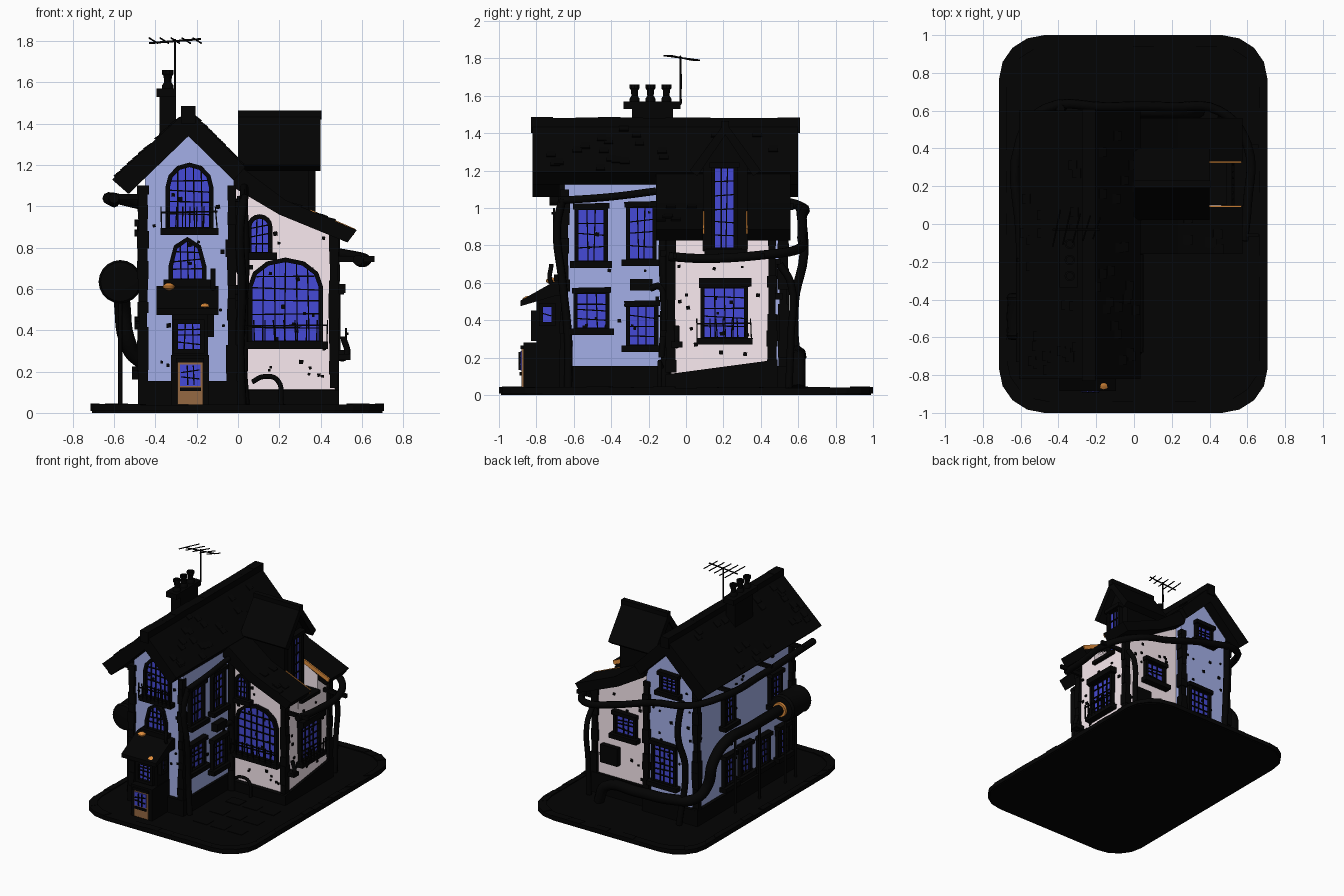
import bpy, bmesh, math, random
from mathutils import Vector

if "Cube" in bpy.data.objects:
    bpy.data.objects.remove(bpy.data.objects["Cube"])
random.seed(7)
rnd = random.uniform

def material(name, r, g, b):
    m = bpy.data.materials.new(name)
    m.diffuse_color = (r, g, b, 1)
    m.use_nodes = True
    m.node_tree.nodes["Principled BSDF"].inputs["Base Color"].default_value = m.diffuse_color
    return m

DARK = material("dark", .001, .001, .001)
BLUE = material("blue_plaster", .37, .43, .8)
PINK = material("pink_plaster", .95, .82, .87)
GLASS = material("glass", .06, .068, .68)
WOOD = material("wood", .3, .14, .055)
ORANGE = material("orange", .75, .27, .045)

def finish(name, bm, mat, smooth=False):
    bmesh.ops.recalc_face_normals(bm, faces=bm.faces)
    me = bpy.data.meshes.new(name)
    bm.to_mesh(me); bm.free()
    me.materials.append(mat)
    if smooth:
        for p in me.polygons: p.use_smooth = True
        me.set_sharp_from_angle(angle=math.radians(35))
    ob = bpy.data.objects.new(name, me)
    bpy.context.collection.objects.link(ob)
    return ob

def mesh(name, solids, mat):
    """Each solid is a pair of matching loops, bridged and capped."""
    bm = bmesh.new()
    for A, B in solids:
        a = [bm.verts.new(p) for p in A]; b = [bm.verts.new(p) for p in B]
        bm.faces.new(a); bm.faces.new(b)
        for i in range(len(a)):
            j = (i + 1) % len(a)
            bm.faces.new((a[i], a[j], b[j], b[i]))
    return finish(name, bm, mat)

def box(x0, x1, y0, y1, z0, z1):
    q = [(x0, y0), (x1, y0), (x1, y1), (x0, y1)]
    return [(x, y, z0) for x, y in q], [(x, y, z1) for x, y in q]

def along_y(pts, a, b):
    return [(x, a, z) for x, z in pts], [(x, b, z) for x, z in pts]

def along_x(pts, a, b):
    return [(a, y, z) for y, z in pts], [(b, y, z) for y, z in pts]

def tube(name, pts, r, mat=DARK):
    cu = bpy.data.curves.new(name, 'CURVE')
    cu.dimensions = '3D'; cu.bevel_depth = r; cu.bevel_resolution = 2
    cu.resolution_u = 5; cu.use_fill_caps = True
    s = cu.splines.new('BEZIER'); s.bezier_points.add(len(pts) - 1)
    for bp, p in zip(s.bezier_points, pts):
        bp.co = p; bp.handle_left_type = bp.handle_right_type = 'AUTO'
    tmp = bpy.data.objects.new(name, cu)
    bpy.context.collection.objects.link(tmp)
    me = bpy.data.meshes.new_from_object(tmp.evaluated_get(bpy.context.evaluated_depsgraph_get()))
    bpy.data.objects.remove(tmp)
    me.materials.clear(); me.materials.append(mat)
    ob = bpy.data.objects.new(name, me)
    bpy.context.collection.objects.link(ob)

def lathe(name, prof, o, axis='z', mat=DARK, seg=16):
    bm = bmesh.new(); rings = []
    for r, h in prof:
        ring = []
        for i in range(seg):
            c, s = r * math.cos(i * math.tau / seg), r * math.sin(i * math.tau / seg)
            p = (c, s, h) if axis == 'z' else (c, h, s)
            ring.append(bm.verts.new(Vector(o) + Vector(p)))
        rings.append(ring)
    for a, b in zip(rings, rings[1:]):
        for i in range(seg):
            j = (i + 1) % seg
            bm.faces.new((a[i], a[j], b[j], b[i]))
    bm.faces.new(rings[0]); bm.faces.new(rings[-1])
    finish(name, bm, mat, True)

# wall-space helpers: u runs along the wall, d points out of it
def P(face, pos, u, z, d):
    return {'F': (u, pos - d, z), 'B': (u, pos + d, z),
            'R': (pos + d, u, z), 'L': (pos - d, u, z)}[face]

def plate(face, pos, loop, d0, d1):
    return ([P(face, pos, u, z, d0) for u, z in loop], [P(face, pos, u, z, d1) for u, z in loop])

def strip(face, pos, a, b, w, d0, d1):
    n = (Vector(b) - Vector(a)).orthogonal().normalized() * w / 2
    a, b = Vector(a), Vector(b)
    return plate(face, pos, [a + n, b + n, b - n, a - n], d0, d1)

def window(name, face, pos, u0, u1, z0, z1, rise=0, nv=2, nh=3, sill=True, rail=False, seg=8, rim=.022):
    c, hw, sp = (u0 + u1) / 2, (u1 - u0) / 2, z1 - rise
    def loop(t):
        pts = [(c - hw - t, z0 - t), (c + hw + t, z0 - t)]
        if not rise: return pts + [(c + hw + t, z1 + t), (c - hw - t, z1 + t)]
        return pts + [(c + (hw + t) * math.cos(math.pi * i / seg),
                       sp + (rise + t) * math.sin(math.pi * i / seg)) for i in range(seg + 1)]
    mesh(name + "_glass", [plate(face, pos, loop(0.005), -.01, .006)], GLASS)
    o, n = loop(rim), loop(0)
    parts = [plate(face, pos, [o[i], o[(i+1) % len(o)], n[(i+1) % len(o)], n[i]], -.01, .03)
             for i in range(len(o))] if rim else []
    for i in range(1, nv + 1):
        u = u0 + (u1 - u0) * i / (nv + 1)
        top = sp + rise * math.sqrt(max(0, 1 - ((u - c) / hw) ** 2))
        parts.append(strip(face, pos, (u + rnd(-.008, .008), z0), (u, top), .006, .004, .016))
    for i in range(1, nh + 1):
        z = z0 + (z1 - z0) * i / (nh + 1)
        w = hw * math.sqrt(max(0, 1 - ((z - sp) / rise) ** 2)) if z > sp else hw
        parts.append(strip(face, pos, (c - w, z + rnd(-.01, .01)), (c + w, z + rnd(-.01, .01)), .006, .004, .016))
    if sill:
        parts.append(strip(face, pos, (u0 - .045, z0 - .022), (u1 + .045, z0 - .022), .035, -.01, .055))
        if not rise: parts.append(strip(face, pos, (u0 - .03, z1 + .018), (u1 + .03, z1 + .022), .03, -.01, .045))
    if rail:
        a, b = u0 - .04, u1 + .04
        parts.append(strip(face, pos, (a, z0 + .07), (b, z0 + .075), .008, .06, .068))
        for i in range(9):
            u = a + (b - a) * i / 8
            parts.append(strip(face, pos, (u, z0 - .02), (u + rnd(-.01, .01), z0 + .1), .006, .05, .06))
    mesh(name + "_frame", parts, DARK)

def bricks(name, face, pos, u0, u1, z0, z1, n):
    out = []
    for _ in range(n):
        u, z, s = rnd(u0, u1), rnd(z0, z1), rnd(.006, .011)
        out.append(strip(face, pos, (u - s, z), (u + s, z + rnd(-.004, .004)), 2 * s, -.01, .008))
    mesh(name, out, DARK)

# base slab with curb stones and paving
def edge(k):
    pts = []
    for q, (sx, sy) in enumerate([(1, 1), (-1, 1), (-1, -1), (1, -1)]):
        for i in range(5):
            a = math.pi / 2 * (q + i / 4)
            pts.append(((sx * .47 + .24 * math.cos(a)) * k - .004, (sy * .77 + .23 * math.sin(a)) * k))
    res = []
    for i, p in enumerate(pts):
        q = pts[(i + 1) % len(pts)]
        m = max(1, round((Vector(q) - Vector(p)).length / (.12 * k)))
        res += [tuple(Vector(p).lerp(Vector(q), j / m)) for j in range(m)]
    return res
E, N = edge(1), edge(.94)
mesh("base_slab", [([(x, y, 0) for x, y in edge(.99)], [(x, y, .034) for x, y in edge(.99)])], DARK)
curb = []
for i in range(len(E)):
    k = (i + 1) % len(E)
    q = [E[i], E[k], N[k % len(N)], N[i % len(N)]]
    h = rnd(.038, .046)
    curb.append(([(x, y, .008) for x, y in q], [(x, y, h) for x, y in q]))
mesh("curb_stones", curb, DARK)
mesh("paving", [box(x, x + .12, y, y + .09, .03, rnd(.036, .039)) for x in (.1, .25, .4) for y in (-.7, -.5, -.3)], DARK)

# walls and plinths
mesh("main_walls", [along_y([(-.46, .03), (-.02, .03), (-.02, 1.14), (-.24, 1.36), (-.45, 1.15)], -.65, .52)], BLUE)
full = [(-.05, .03), (.47, .03), (.46, .89), (.3, .97), (.06, 1.09), (-.05, 1.12)]
notch = [(-.05, .03), (.47, .03), (.462, .77), (.34, .77), (.34, .96), (-.05, 1.12)]
mesh("wing_walls", [along_y(full, -.08, .09), along_y(notch, .09, .33), along_y(full, .33, .46)], PINK)
mesh("plinths", [box(-.485, 0, -.68, .55, .03, .155),
                 along_x([(-.11, .03), (.49, .03), (.49, .19), (-.11, .11)], .0, .49)], DARK)

# corner stones
q = []
for x, y, top in [(-.46, -.65, 1.1), (-.03, -.65, 1.1), (-.46, .52, 1.1), (-.03, .52, 1.05), (.465, -.08, .88), (.465, .46, .88)]:
    z = .12
    while z < top:
        h = rnd(.05, .09); a, b = rnd(.018, .03), rnd(.018, .03)
        q.append(box(x - a, x + a, y - b, y + b, z, min(z + h, top))); z += h
mesh("corner_stones", q, DARK)

# main roof, ridge and wing roof with the dormer notch
mesh("main_roof", [along_y([(-.61, 1.13), (-.24, 1.47), (-.24, 1.34), (-.53, 1.06)], -.82, .6),
                   along_y([(.035, 1.19), (-.24, 1.47), (-.24, 1.34), (-.02, 1.125)], -.82, .6)], DARK)
mesh("ridge_cap", [box(-.275, -.205, -.83 + i * .12, -.71 + i * .12, 1.4, rnd(1.48, 1.486)) for i in range(12)], DARK)
wr = [(-.06, 1.24), (.03, 1.18), (.23, 1.03), (.575, .885), (.53, .825), (.2, .96), (-.02, 1.09)]
wn = [(-.06, 1.24), (.03, 1.18), (.23, 1.03), (.34, .985), (.34, .9), (.2, .96), (-.02, 1.09)]
mesh("wing_roof", [along_y(wr, -.16, .09), along_y(wn, .09, .33), along_y(wr, .33, .56)], DARK)
mesh("notch_flashing", [along_y([(.35, .985), (.57, .89), (.56, .86), (.35, .95)], a, a + .008) for a in (.09, .322)], ORANGE)

def tiles(name, e, r, y0, y1, n):
    e, r = Vector(e), Vector(r); d = (r - e).normalized()
    nrm = Vector((-d.y, d.x)); nrm = nrm if nrm.y > 0 else -nrm
    out = []
    for _ in range(n):
        p = e.lerp(r, rnd(.02, .8)); y = rnd(y0, y1 - .07)
        out.append(along_y([p - nrm * .01, p + nrm * .009, p + d * .05 + nrm * .002, p + d * .05 - nrm * .01], y, y + .05))
    mesh(name, out, DARK)
tiles("tiles_left", (-.61, 1.13), (-.24, 1.47), -.82, .6, 24)
tiles("tiles_right", (.035, 1.19), (-.24, 1.47), -.82, .6, 24)
tiles("tiles_wing", (.575, .885), (.23, 1.03), -.16, .08, 6)

# dormer
mesh("dormer_walls", [along_x([(.09, .75), (.33, .75), (.33, 1.22), (.21, 1.4), (.09, 1.22)], .01, .342)], DARK)
mesh("dormer_roof", [along_x([(.21 + s * .19, 1.2), (.21, 1.46), (.21, 1.39), (.21 + s * .15, 1.17)], .0, .4) for s in (-1, 1)], DARK)
mesh("dormer_ridge", [box(0, .405, .19, .23, 1.42, 1.465)], DARK)
window("dormer_window", 'R', .345, .155, .255, .79, 1.21, nv=2, nh=5)
mesh("dormer_sill", [box(.34, .49, .1, .33, .755, .78)], DARK)

# chimney, pots and aerial
mesh("chimney", [box(-.38, -.30, -.29, -.07, 1.25, 1.54), box(-.395, -.3, -.335, -.03, 1.53, 1.57)], DARK)
for y in (-.275, -.19, -.105):
    lathe("chimney_pot", [(.028, 0), (.028, .02), (.018, .035), (.02, .065), (.028, .075), (.028, .095), (.018, .095), (.018, .05)],
          (-.34, y, 1.565), seg=10)
tube("aerial_mast", [(-.305, -.08, 1.55), (-.305, -.035, 1.55), (-.305, -.03, 1.6), (-.305, -.03, 1.81)], .006)
tube("aerial_boom", [(-.43, -.03, 1.79), (-.18, -.03, 1.81)], .005)
for i in range(5):
    x = -.41 + i * .053
    tube("aerial_rod", [(x - .02, -.12 + .01 * i, 1.815), (x + .02, .075 - .01 * i, 1.79)], .004)

# porch, door and lamps
mesh("porch", [box(-.325, -.14, -.87, -.64, .03, .28), box(-.32, -.145, -.8, -.64, .28, .53),
               along_x([(-.885, .475), (-.885, .505), (-.69, .615), (-.64, .615), (-.64, .53), (-.7, .53)], -.395, -.095)], DARK)
mesh("door", [box(-.292, -.17, -.88, -.86, .04, .245)], WOOD)
window("door_window", 'F', -.88, -.275, -.187, .135, .23, sill=False, nh=2, rim=0)
mesh("door_rails", [box(-.28, -.18, -.89, -.87, .105, .122), box(-.3, -.165, -.885, -.86, .245, .265)], DARK)
window("porch_window", 'F', -.8, -.29, -.185, .31, .43, sill=False)
window("porch_side_window", 'R', -.145, -.765, -.72, .39, .47, sill=False, nv=0, nh=1)
for p in [(-.335, -.72, .6), (-.16, -.845, .5)]:
    lathe("porch_lamp", [(.005, -.01), (.028, .005), (.03, .015), (.015, .026), (.003, .03)], p, mat=ORANGE, seg=12)
tube("porch_vent", [(-.12, -.66, .58), (-.12, -.72, .6), (-.12, -.72, .7)], .012)

# windows
window("balcony_window", 'F', -.65, -.33, -.14, .9, 1.19, .1, 4, 4, rail=True, seg=6)
window("stair_window", 'F', -.65, -.315, -.175, .65, .83, .12, 3, 3, seg=4)
window("great_window", 'F', -.08, .07, .39, .35, .73, .12, 5, 5, rail=True, seg=6)
window("small_front_window", 'F', -.08, .065, .145, .78, .94, .04)
for i, (a, b, c, d) in enumerate([(-.575, -.44, .72, .99), (-.3, -.18, .73, 1.0), (-.58, -.43, .36, .54), (-.3, -.17, .27, .47)]):
    window("court_window_%d" % i, 'R', -.02, a, b, c, d)
window("wing_side_window", 'R', .467, .1, .31, .31, .57, nv=3, nh=4, rail=True)
for i, (y, z) in enumerate([(.14, .8), (-.44, .75), (.14, .32), (-.06, .33), (-.29, .31), (-.53, .3)]):
    window("left_window_%d" % i, 'L', -.457, y - .05, y + .05, z - .1, z + .1)
window("back_attic_window", 'B', .52, -.29, -.17, 1.03, 1.14)
window("back_tall_window", 'B', .52, -.27, -.1, .3, .58, nv=3, nh=5)
window("back_wing_window", 'B', .46, .12, .27, .55, .69)
mesh("back_hatch", [box(.25, .4, .45, .5, .29, .43)], DARK)
mesh("wing_side_lintel", [box(.45, .52, .07, .35, .58, .625)], DARK)
mesh("meter_box", [box(-.03, .03, -.3, -.18, .56, .62)], DARK)

# loose bricks showing through the plaster
bricks("bricks_front", 'F', -.65, -.42, -.06, .2, 1.1, 26)
bricks("bricks_wing", 'F', -.08, .06, .43, .16, .88, 22)
bricks("bricks_court", 'R', -.02, -.6, -.12, .2, 1.05, 18)
bricks("bricks_side", 'R', .466, -.04, .43, .2, .74, 18)
bricks("bricks_left", 'L', -.457, -.6, .48, .2, 1.05, 26)
bricks("bricks_back", 'B', .52, -.42, -.06, .2, 1.1, 16)
bricks("bricks_wing_back", 'B', .46, .05, .43, .2, .85, 16)

# gutters and downpipes
tube("long_gutter", [(-.6, -.73, 1.04), (-.6, -.1, 1.02), (-.6, .45, 1.04), (-.47, .61, 1.01), (-.15, .62, .95),
                     (.2, .62, .84), (.45, .6, .78), (.6, .42, .75), (.6, .1, .73), (.58, -.09, .74)], .026)
mesh("gutter_brackets", [box(-.62, -.44, y, y + .02, 1.03, 1.06) for y in (-.6, -.2, .3)]
     + [box(.45, .66, y, y + .02, .73, .76) for y in (-.07, .4)], DARK)
tube("court_gutter", [(.03, -.68, 1.04), (.03, -.4, 1.06), (.03, -.16, 1.09)], .02)
tube("court_downpipe", [(.03, -.66, 1.05), (.01, -.69, .9), (.02, -.66, .6), (.01, -.63, .3), (.02, -.63, .04)], .022)
tube("valley_downpipe", [(.02, -.11, 1.05), (.03, -.12, .7), (.01, -.1, .4), (.03, -.12, .04)], .026)
tube("court_elbow", [(.02, -.19, .57), (.03, -.14, .58), (.03, -.12, .5), (.03, -.13, .2)], .018)
tube("floor_pipe", [(.07, -.13, .15), (.12, -.14, .175), (.19, -.14, .16), (.21, -.14, .04)], .012)
tube("back_downpipe", [(-.39, .61, 1.02), (-.37, .63, .75), (-.4, .58, .5), (-.36, .6, .04)], .024)
tube("wing_back_pipe", [(.47, .5, .7), (.47, .56, .6), (.46, .56, .3), (.46, .55, .04)], .02)
tube("side_spout", [(.47, -.05, .27), (.52, -.05, .27), (.51, -.05, .37)], .015)
mesh("spout_tray", [box(.46, .545, -.08, -.02, .255, .285)], DARK)

# water tank with its pipe and posts
lathe("tank", [(.07, -.125), (.095, -.12), (.105, -.1), (.1, -.08), (.105, 0), (.1, .08), (.105, .1), (.095, .12), (.07, .125)],
      (-.57, -.49, .635), 'y', seg=20)
lathe("tank_collar", [(.055, 0), (.055, .02)], (-.57, -.365, .635), 'y', ORANGE)
tube("tank_pipe", [(-.57, -.4, .635), (-.57, 0, .635), (-.57, .35, .63), (-.56, .47, .52), (-.54, .5, .36), (-.48, .56, .26),
                   (-.3, .6, .22), (0, .6, .2), (.28, .6, .17), (.34, .6, .04)], .04)
for y in (-.55, -.42, -.1, .2):
    tube("tank_post", [(-.57, y, .03), (-.57, y, .6)], .01)
